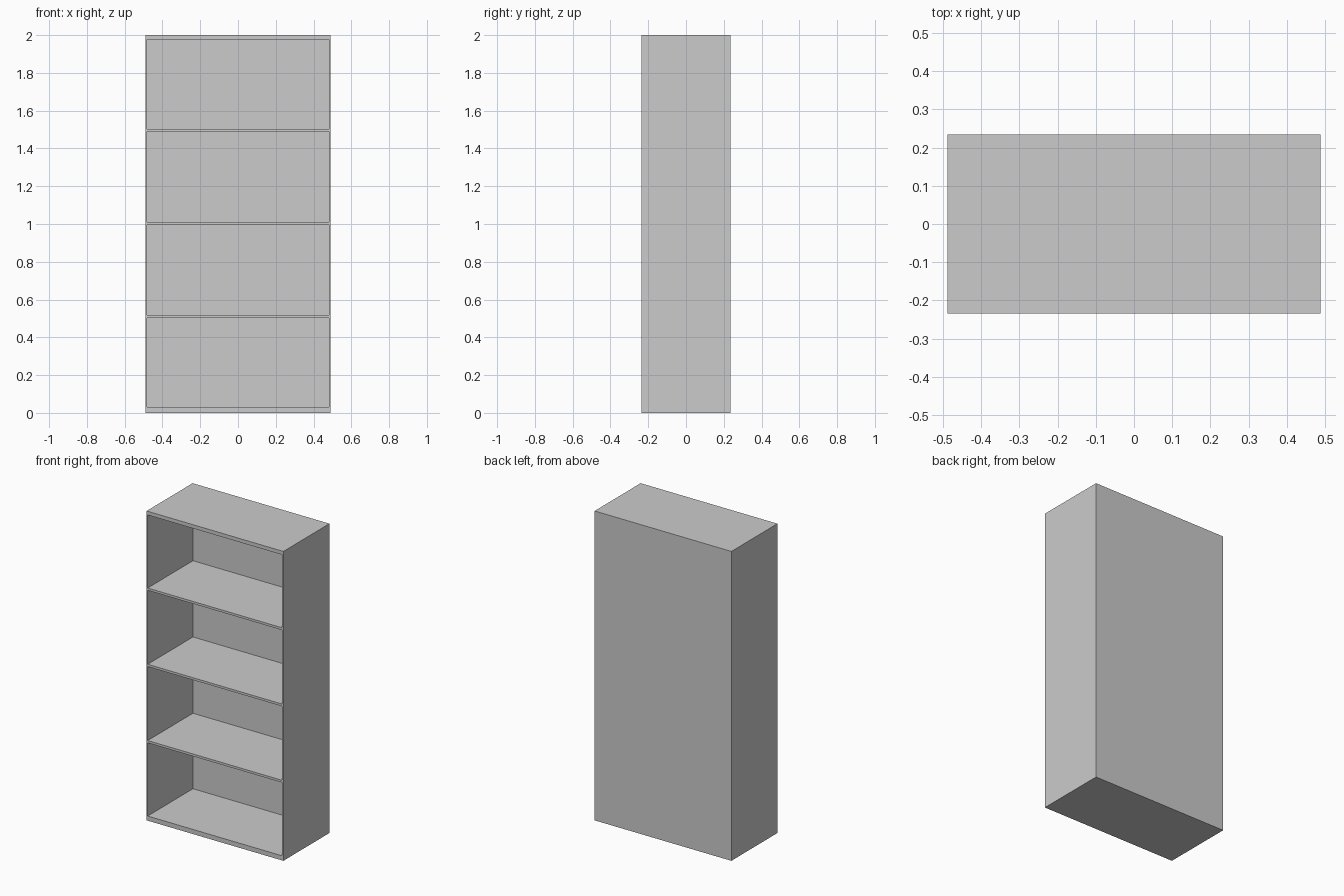
import bpy, bmesh
from mathutils import Matrix

if "Cube" in bpy.data.objects:
    bpy.data.objects.remove(bpy.data.objects["Cube"])

W, D, H = 0.978, 0.47, 2.0      # overall size
SIDE, BACK = 0.008, 0.008       # panel thicknesses
OPENINGS = [(0.03, 0.503), (0.518, 0.996), (1.011, 1.489), (1.504, 1.976)]


def add_box(bm, lo, hi):
    size = [b - a for a, b in zip(lo, hi)]
    centre = [(a + b) / 2 for a, b in zip(lo, hi)]
    bmesh.ops.create_cube(
        bm, size=1, matrix=Matrix.Translation(centre) @ Matrix.Diagonal((*size, 1)))


def make_object(name, boxes):
    bm = bmesh.new()
    for lo, hi in boxes:
        add_box(bm, lo, hi)
    mesh = bpy.data.meshes.new(name)
    bm.to_mesh(mesh)
    bm.free()
    ob = bpy.data.objects.new(name, mesh)
    bpy.context.collection.objects.link(ob)
    return ob


# Bookcase body: one solid block
bookcase = make_object("bookcase", [((-W/2, -D/2, 0), (W/2, D/2, H))])

# Compartments: four boxes open to the front, leaving shelves, sides and back
cutter = make_object("compartment_cutter", [
    ((-W/2 + SIDE, -D/2 - 0.1, z0), (W/2 - SIDE, D/2 - BACK, z1))
    for z0, z1 in OPENINGS])
cutter.hide_render = True
cutter.hide_set(True)

cut = bookcase.modifiers.new("compartments", 'BOOLEAN')
cut.operation = 'DIFFERENCE'
cut.solver = 'EXACT'
cut.object = cutter
